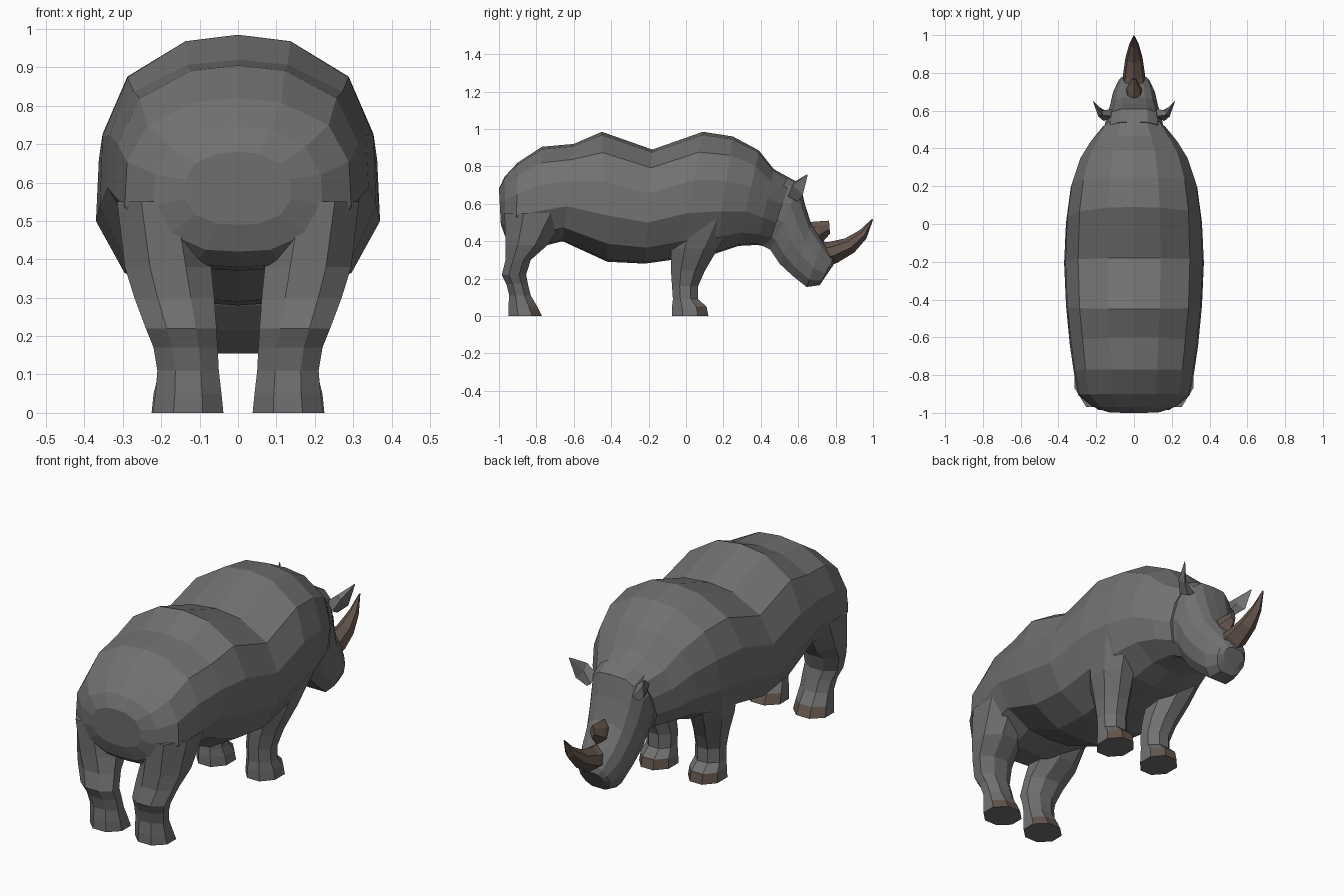
import bpy, bmesh, math
from mathutils import Vector


def material(name, rgb):
    m = bpy.data.materials.new(name)
    m.diffuse_color = (*rgb, 1)
    return m


HIDE = material("grey hide", (0.165, 0.165, 0.165))
HORN = material("brown horn", (0.125, 0.088, 0.072))


def loft(name, rings, mats, rule=None):
    """Skin a list of equal-length rings, cap both ends, flat shaded."""
    bm = bmesh.new()
    loops = [[bm.verts.new(p) for p in r] for r in rings]
    n = len(rings[0])
    for a, b in zip(loops, loops[1:]):
        for i in range(n):
            j = (i + 1) % n
            bm.faces.new((a[i], a[j], b[j], b[i]))
    bm.faces.new(loops[0])
    bm.faces.new(loops[-1])
    bmesh.ops.remove_doubles(bm, verts=bm.verts, dist=0.0005)
    bmesh.ops.recalc_face_normals(bm, faces=bm.faces)
    if rule:
        for f in bm.faces:
            f.material_index = rule(f)
    me = bpy.data.meshes.new(name)
    bm.to_mesh(me)
    bm.free()
    for m in mats:
        me.materials.append(m)
    ob = bpy.data.objects.new(name, me)
    bpy.context.collection.objects.link(ob)
    return ob


def mirror(ob):
    ob.modifiers.new("mirror", 'MIRROR')
    return ob


def section(yt, zt, yb, zb, w, shape):
    """Symmetric ring between a top point and a bottom point."""
    half = [(fx * w, yb + (yt - yb) * f, zb + (zt - zb) * f) for fx, f in shape]
    return half + [(-x, y, z) for x, y, z in reversed(half) if x > 1e-6]


BARREL = [(0, 1), (.38, .975), (.80, .84), (.98, .62), (1, .36), (.80, .14), (.38, .015), (0, 0)]
SKULL = [(0, 1), (.45, .99), (.75, .90), (.95, .68), (1, .42), (.80, .16), (.45, 0), (0, 0)]

# Body: top y, top z, bottom y, bottom z, half width
body = [
    (-1.0, .68, -.99, .49, .14), (-.97, .745, -.965, .42, .22),
    (-.90, .82, -.91, .38, .295), (-.77, .905, -.78, .37, .32),
    (-.60, .92, -.66, .40, .34), (-.45, .985, -.42, .29, .36),
    (-.18, .89, -.22, .28, .37), (.09, .985, -.04, .305, .36),
    (.25, .96, .16, .335, .335), (.39, .885, .28, .375, .29),
    (.47, .785, .38, .38, .235), (.56, .735, .44, .37, .17),
]
loft("body", [section(*r, BARREL) for r in body], [HIDE])

# Head: slopes forward and down to the snout
head = [
    (.54, .745, .40, .38, .165), (.61, .71, .45, .355, .155),
    (.635, .60, .50, .28, .145), (.67, .49, .57, .215, .13),
    (.73, .40, .645, .155, .115), (.785, .31, .715, .165, .085),
    (.79, .275, .745, .21, .06),
]
loft("head", [section(*r, SKULL) for r in head], [HIDE])

# Horns
SPIKE = [(0, 1), (.8, .75), (1, .35), (0, 0)]
big = [(.71, .40, .77, .27, .06), (.76, .395, .81, .285, .058), (.85, .415, .90, .34, .045),
       (.93, .46, .965, .415, .025), (.995, .52, 1.0, .515, .003)]
loft("front_horn", [section(*r, SPIKE) for r in big], [HORN])
small = [(.645, .50, .72, .37, .045), (.69, .505, .735, .40, .04), (.765, .51, .77, .44, .012)]
loft("rear_horn", [section(*r, SPIKE) for r in small], [HORN])

# Ears: cupped leaf shape
ear = [
    [(.11, .57, .67), (.16, .545, .64), (.15, .60, .61), (.12, .61, .63)],
    [(.165, .575, .715), (.19, .57, .70), (.195, .625, .65), (.165, .60, .68)],
    [(.214, .648, .758), (.216, .648, .757), (.216, .651, .755), (.214, .650, .757)],
]
mirror(loft("ears", ear, [HIDE]))


# Legs: z, back y, front y, inner x, outer x for each octagonal ring
def leg_ring(z, y0, y1, x0, x1):
    k = math.cos(math.pi / 8)
    return [((x0 + x1) / 2 + (x1 - x0) / 2 * math.cos(a) / k,
             (y0 + y1) / 2 + (y1 - y0) / 2 * math.sin(a) / k, z)
            for a in [math.pi / 8 + i * math.pi / 4 for i in range(8)]]


def toenail(f):
    return int(f.calc_center_median().z < .055 and f.normal.y > .3)


front = [(0, -.075, .12, .055, .225), (.05, -.075, .11, .06, .22), (.09, -.07, .065, .07, .21),
         (.16, -.075, .065, .07, .21), (.24, -.08, .10, .075, .23),
         (.36, -.08, .17, .09, .275), (.52, -.06, .26, .11, .32)]
back = [(0, -.95, -.77, .038, .222), (.05, -.95, -.795, .043, .215), (.11, -.945, -.83, .05, .21),
        (.17, -.96, -.845, .053, .22), (.22, -.985, -.855, .056, .24),
        (.30, -.965, -.83, .062, .27), (.38, -.965, -.74, .07, .295), (.55, -.97, -.62, .10, .315)]
mirror(loft("front_legs", [leg_ring(*r) for r in front], [HIDE, HORN], toenail))
mirror(loft("back_legs", [leg_ring(*r) for r in back], [HIDE, HORN], toenail))
